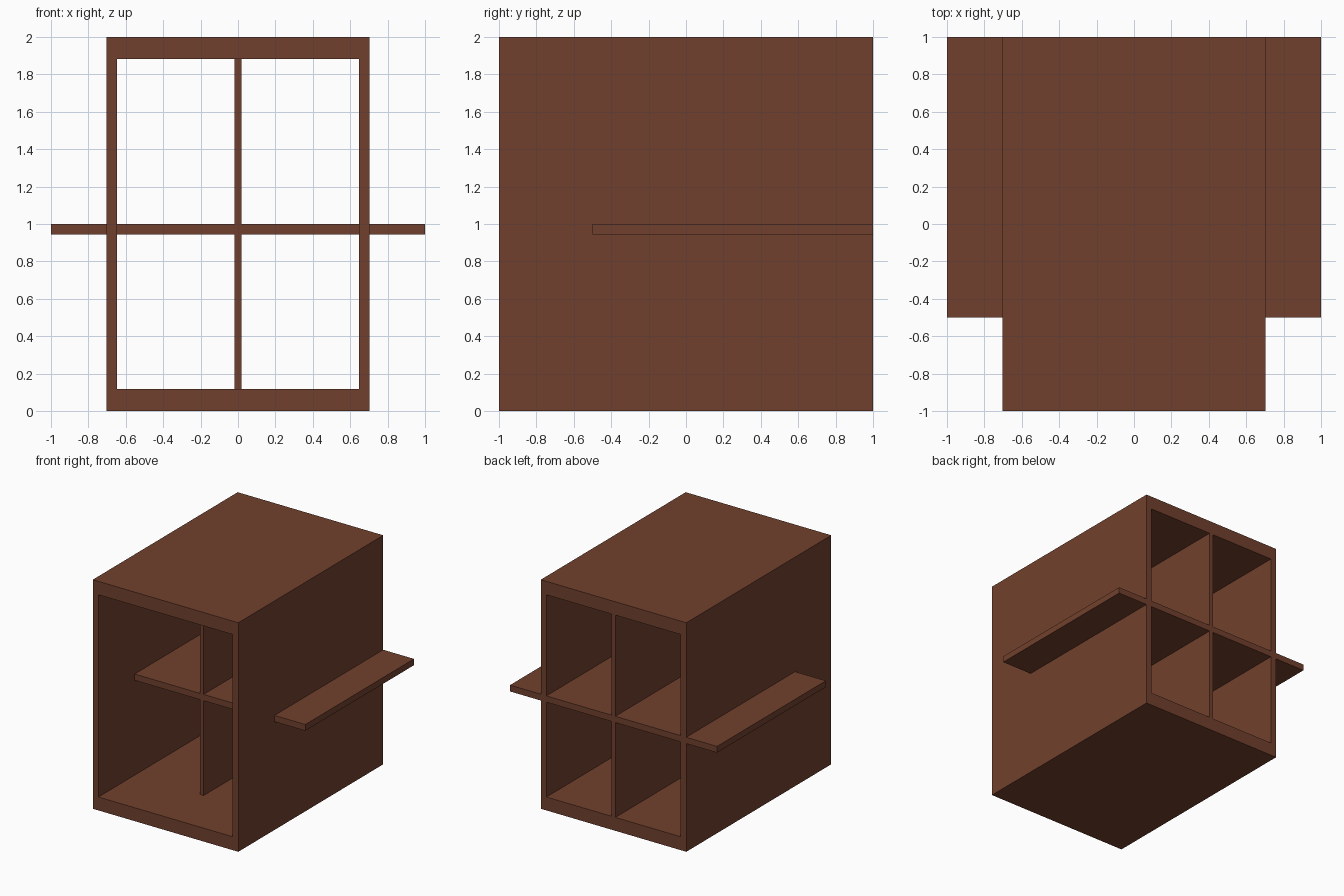
import bpy, bmesh

if "Cube" in bpy.data.objects:
    bpy.data.objects.remove(bpy.data.objects["Cube"])

wood = bpy.data.materials.new("brown wood")
wood.diffuse_color = (0.165, 0.051, 0.026, 1)
wood.use_nodes = True
wood.node_tree.nodes["Principled BSDF"].inputs["Base Color"].default_value = wood.diffuse_color


def finish(name, bm):
    bmesh.ops.recalc_face_normals(bm, faces=bm.faces)
    mesh = bpy.data.meshes.new(name)
    bm.to_mesh(mesh)
    bm.free()
    mesh.materials.append(wood)
    obj = bpy.data.objects.new(name, mesh)
    bpy.context.collection.objects.link(obj)
    return obj


def box(name, lo, hi):
    bm = bmesh.new()
    bmesh.ops.create_cube(bm, size=1)
    for v in bm.verts:
        v.co = [(a + b) / 2 + c * (b - a) for a, b, c in zip(lo, hi, v.co)]
    return finish(name, bm)


# open-ended cabinet frame: a rectangular ring swept from front to back
def ring(bm, half_width, z0, z1, y):
    return [bm.verts.new((x, y, z)) for x, z in
            ((-half_width, z0), (half_width, z0), (half_width, z1), (-half_width, z1))]


bm = bmesh.new()
loops = [ring(bm, 0.703, 0, 2, -1), ring(bm, 0.703, 0, 2, 1),
         ring(bm, 0.648, 0.117, 1.883, 1), ring(bm, 0.648, 0.117, 1.883, -1)]
for k in range(4):
    a, b = loops[k], loops[(k + 1) % 4]
    for i in range(4):
        j = (i + 1) % 4
        bm.faces.new((a[i], a[j], b[j], b[i]))
finish("cabinet_frame", bm)

# shelf passing through both side walls
box("through_shelf", (-1, -0.5, 0.945), (1, 1, 1.0))

# upright dividers above and below the shelf
box("lower_divider", (-0.018, -0.5, 0.117), (0.018, 1, 0.945))
box("upper_divider", (-0.018, -0.5, 1.0), (0.018, 1, 1.883))
